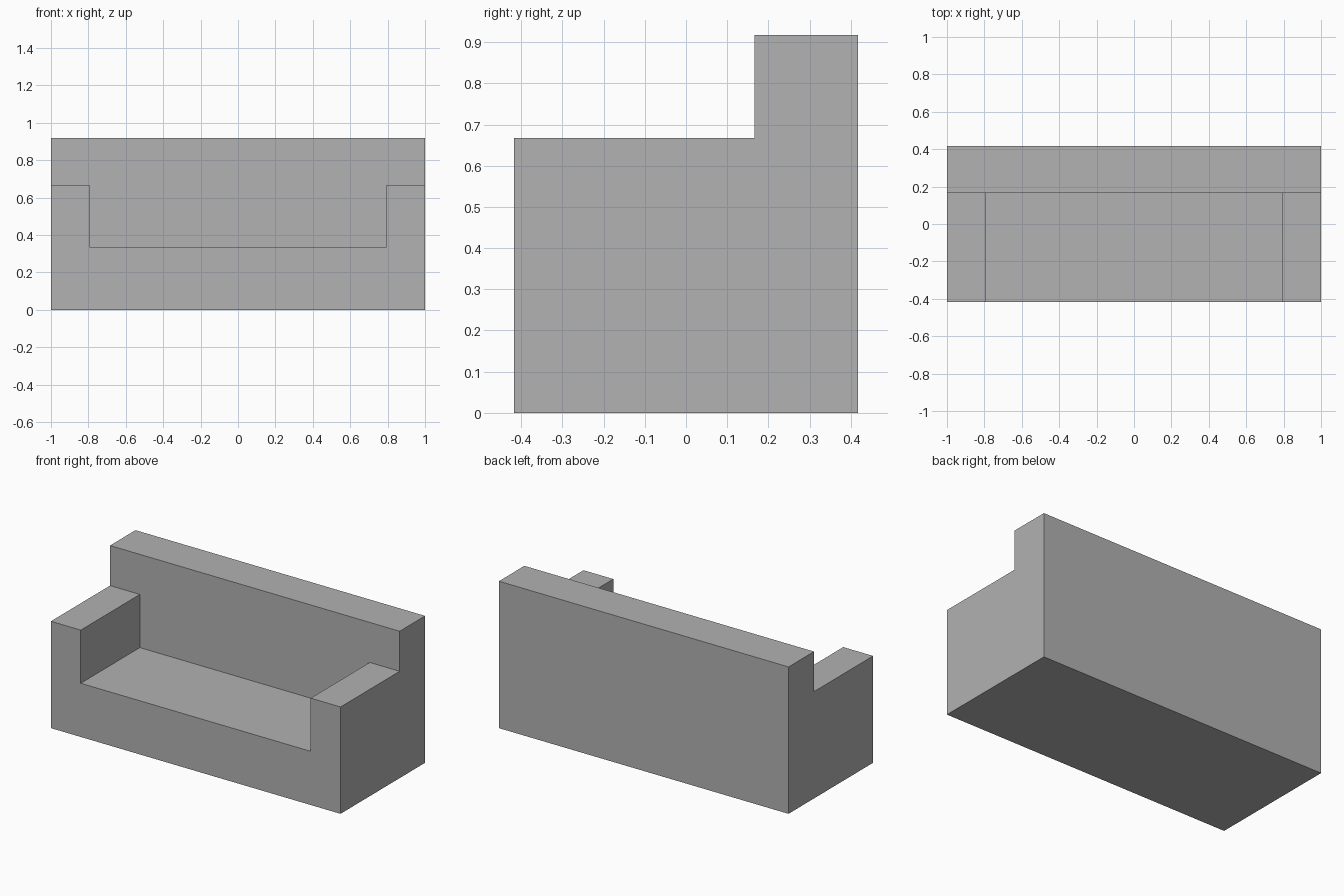
import bpy
import bmesh
from mathutils import Vector

cube = bpy.data.objects.get("Cube")
if cube:
    bpy.data.objects.remove(cube, do_unlink=True)

HALF_W, HALF_D = 1.0, 0.417
HEIGHT, ARM_TOP, SEAT_TOP = 0.917, 0.667, 0.335
BACK_FRONT, ARM_INNER = 0.166, 0.794

grey = bpy.data.materials.new("grey_upholstery")
grey.use_nodes = True
colour = (0.445, 0.445, 0.445, 1)
grey.diffuse_color = colour
grey.node_tree.nodes["Principled BSDF"].inputs["Base Color"].default_value = colour


def extruded(name, profile, half_width):
    """Extrude a side (y, z) profile symmetrically along x."""
    bm = bmesh.new()
    face = bm.faces.new([bm.verts.new((-half_width, y, z)) for y, z in profile])
    ext = bmesh.ops.extrude_face_region(bm, geom=[face])
    verts = [g for g in ext["geom"] if isinstance(g, bmesh.types.BMVert)]
    bmesh.ops.translate(bm, verts=verts, vec=Vector((2 * half_width, 0, 0)))
    bmesh.ops.recalc_face_normals(bm, faces=bm.faces)
    mesh = bpy.data.meshes.new(name)
    bm.to_mesh(mesh)
    bm.free()
    mesh.materials.append(grey)
    obj = bpy.data.objects.new(name, mesh)
    bpy.context.collection.objects.link(obj)
    return obj


# Solid body: stepped side profile with the backrest at the rear
sofa = extruded("sofa_body", [
    (-HALF_D, 0), (HALF_D, 0), (HALF_D, HEIGHT),
    (BACK_FRONT, HEIGHT), (BACK_FRONT, ARM_TOP), (-HALF_D, ARM_TOP)], HALF_W)

# Seat hollow between the armrests
hollow = extruded("seat_hollow_cutter", [
    (-HALF_D - 0.2, SEAT_TOP), (BACK_FRONT, SEAT_TOP),
    (BACK_FRONT, HEIGHT + 0.2), (-HALF_D - 0.2, HEIGHT + 0.2)], ARM_INNER)
hollow.hide_render = True

cut = sofa.modifiers.new("seat_cut", "BOOLEAN")
cut.operation = "DIFFERENCE"
cut.solver = "EXACT"
cut.object = hollow

# Apply the cut and merge coplanar faces
depsgraph = bpy.context.evaluated_depsgraph_get()
bm = bmesh.new()
bm.from_object(sofa, depsgraph)
sofa.modifiers.remove(cut)
bpy.data.objects.remove(hollow, do_unlink=True)
bmesh.ops.remove_doubles(bm, verts=bm.verts, dist=0.0001)
bmesh.ops.dissolve_limit(bm, angle_limit=0.01, verts=bm.verts, edges=bm.edges)
bm.to_mesh(sofa.data)
bm.free()
